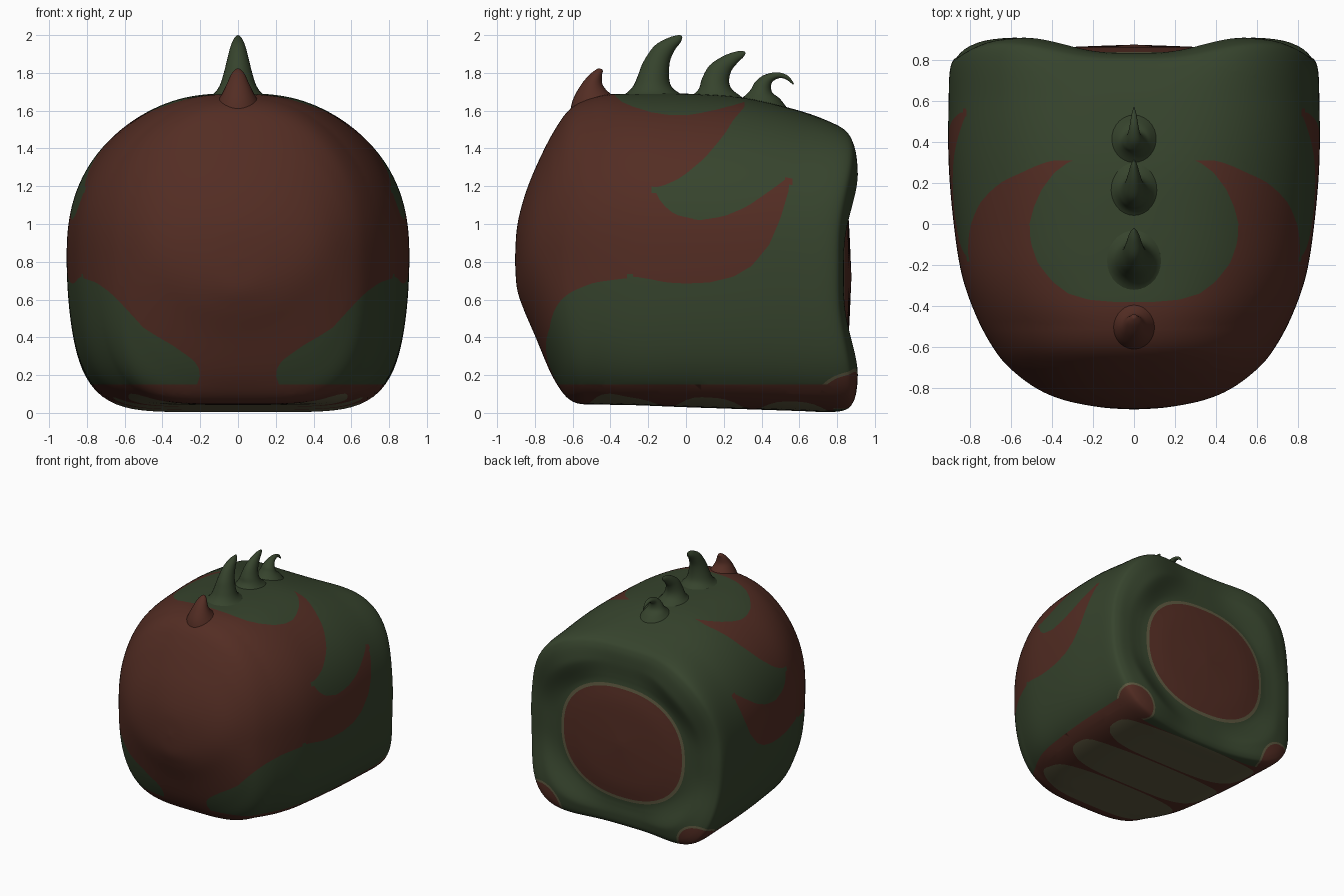
import bpy, bmesh, math
from mathutils import Vector

if "Cube" in bpy.data.objects:
    bpy.data.objects.remove(bpy.data.objects["Cube"])


def material(name, rgb):
    m = bpy.data.materials.new(name)
    m.diffuse_color = (*rgb, 1)
    m.use_nodes = True
    m.node_tree.nodes["Principled BSDF"].inputs["Base Color"].default_value = m.diffuse_color
    return m


GREEN = material("dark green", (0.037, 0.057, 0.026))
MAROON = material("maroon", (0.087, 0.026, 0.017))
KHAKI = material("khaki", (0.112, 0.1, 0.052))


def smooth_rows(rows, steps):
    """Catmull-Rom interpolation of every column of a table."""
    out = []
    for i in range(len(rows) - 1):
        p = [rows[max(0, min(len(rows) - 1, i + k))] for k in (-1, 0, 1, 2)]
        for s in range(steps):
            t = s / steps
            out.append([0.5 * (2 * b + (c - a) * t + (2 * a - 5 * b + 4 * c - d) * t * t
                               + (3 * b - a - 3 * c + d) * t ** 3) for a, b, c, d in zip(*p)])
    return out + [list(rows[-1])]


def loft(rings):
    bm = bmesh.new()
    loops = [[bm.verts.new(p) for p in r] for r in rings]
    n = len(loops[0])
    for a, b in zip(loops, loops[1:]):
        for i in range(n):
            j = (i + 1) % n
            bm.faces.new((a[i], a[j], b[j], b[i]))
    bm.faces.new(loops[0])
    bm.faces.new(loops[-1])
    bmesh.ops.recalc_face_normals(bm, faces=bm.faces)
    return bm


def finish(bm, name, mats):
    for f in bm.faces:
        f.smooth = True
    me = bpy.data.meshes.new(name)
    bm.to_mesh(me)
    bm.free()
    for m in mats:
        me.materials.append(m)
    ob = bpy.data.objects.new(name, me)
    bpy.context.collection.objects.link(ob)
    return ob


def poly_field(pts):
    """Signed distance to a 2D polygon, negative inside."""
    segs = list(zip(pts, pts[1:] + pts[:1]))

    def f(u, v):
        best, inside = 1e9, False
        for (ax, ay), (bx, by) in segs:
            dx, dy = bx - ax, by - ay
            t = max(0, min(1, ((u - ax) * dx + (v - ay) * dy) / (dx * dx + dy * dy)))
            best = min(best, (ax + t * dx - u) ** 2 + (ay + t * dy - v) ** 2)
            if (ay > v) != (by > v) and u < ax + (v - ay) * dx / dy:
                inside = not inside
        return -math.sqrt(best) if inside else math.sqrt(best)
    return f


def cut(bm, f):
    """Cut the mesh along the line where f is zero."""
    bm.normal_update()
    val = {v: f(v.co) for v in bm.verts}
    new = set()
    for e in list(bm.edges):
        a, b = e.verts
        fa, fb = val[a], val[b]
        if fa * fb < 0:
            t = fa / (fa - fb)
            if t < 0.03:
                new.add(a)
            elif t > 0.97:
                new.add(b)
            else:
                new.add(bmesh.utils.edge_split(e, a, t)[1])
    if new:
        bmesh.ops.connect_verts(bm, verts=list(new))


# Body: cross-sections along y (y, half width, bottom, top, top and bottom squareness)
SECTIONS = [
    (-.905, .01, .80, .82, 2, 2), (-.895, .16, .66, .98, 2, 2), (-.86, .34, .55, 1.13, 2, 2),
    (-.80, .48, .41, 1.29, 2.1, 2.1), (-.70, .61, .18, 1.49, 2.2, 2.6),
    (-.60, .69, .06, 1.62, 2.4, 3.8), (-.45, .77, .045, 1.68, 2.6, 5),
    (-.25, .84, .04, 1.69, 2.8, 6), (0, .88, .03, 1.69, 2.8, 6), (.3, .905, .02, 1.67, 2.9, 6),
    (.6, .905, .01, 1.60, 3.4, 6), (.77, .895, .005, 1.535, 4, 6), (.82, .85, .03, 1.48, 4, 5.5),
    (.835, .76, .10, 1.38, 3.4, 4), (.832, .66, .18, 1.27, 2.8, 3),
    (.835, .58, .24, 1.20, 2.4, 2.4), (.86, .38, .40, 1.04, 2.2, 2.2), (.875, .02, .70, .74, 2, 2)]


def body_ring(row, n=160):
    y, w, zb, zt, nt, nb = row
    ring = []
    flare = max(0, min(1, (y - .6) / .2)) * max(0, min(1, (w - .57) / .2))
    flare *= flare * (3 - 2 * flare)
    taper = max(0, min(1, (w - .6) / .15))
    for i in range(n):
        a = 2 * math.pi * i / n
        c, s = math.cos(a), math.sin(a)
        k = nt if s > 0 else nb
        r = (abs(c) ** k + abs(s) ** k) ** (-1 / k)
        narrow = 1 - taper * (.2 if s > 0 else .13) * (r * s) ** 2
        ring.append((w * r * c * narrow, y + .075 * flare * math.sin(2 * a) ** 4,
                     (zb + zt) / 2 + (zt - zb) / 2 * r * s))
    return ring


bm = loft([body_ring(r) for r in smooth_rows(SECTIONS, 7)])

# Outlines of the colour patches, read in side (y,z), front (x,z) and top (x,y) views
side_patch = poly_field([
    (.31, 3), (.31, 1.62), (.25, 1.55), (.2, 1.47), (.1, 1.35), (-.02, 1.25), (-.1, 1.21),
    (-.17, 1.19), (-.13, 1.11), (-.06, 1.05), (.07, 1.02), (.2, 1.04), (.32, 1.09),
    (.45, 1.18), (.545, 1.25), (.55, 1.2), (.5, 1.03), (.44, .89), (.35, .78), (.25, .72),
    (.12, .69), (0, .685), (-.1, .69), (-.2, .71), (-.3, .725), (-.3, -1), (-3, -1), (-3, 3)])
front_patch = poly_field([
    (1.3, .725), (.84, .72), (.75, .69), (.68, .64), (.6, .56), (.5, .45), (.42, .40),
    (.35, .36), (.25, .29), (.21, .25), (.2, .2), (.22, .14), (.25, .1), (1.3, .1)])
top_patch = poly_field([
    (-1, -.38), (.1, -.38), (.22, -.37), (.32, -.34), (.4, -.28), (.47, -.19), (.505, -.09),
    (.51, 0), (.49, .08), (.45, .17), (.39, .25), (.31, .31), (-1, .31)])


def oval(u, v, ru, rv, n):
    return (abs(u / ru) ** n + abs(v / rv) ** n) ** (1 / n) - 1


def side(p): return side_patch(p.y, p.z)
def front(p): return front_patch(abs(p.x), p.z)
def top(p): return top_patch(abs(p.x), p.y)
def belt(p): return max(p.z - .15, p.y - .78)
def disc(p): return oval(p.x, p.z - .72, .55, .455, 2.3)
def disc_rim(p): return oval(p.x, p.z - .72, .575, .48, 2.3)
def corner(p): return (Vector((abs(p.x), p.y, p.z)) - Vector((.72, .87, .05))).length - .17
def corner_rim(p): return corner(p) - .018


def bar(yc, ry, rx):
    return lambda p: oval(p.x, p.y - yc, rx, ry, 3.2)


bars = [bar(-.31, .21, .58), bar(.13, .21, .66), bar(.57, .21, .66)]

for field in [side, front, top, belt, disc, disc_rim, corner, corner_rim] + bars:
    cut(bm, field)

# Colour rule: 0 green, 1 maroon, 2 khaki
for f in bm.faces:
    p = f.calc_center_median()
    if p.y > .75 and p.z > .2 and disc_rim(p) < 0:
        k = 1 if disc(p) < 0 else 2
    elif p.z < .11 and any(b(p) < 0 for b in bars):
        k = 2
    elif corner(p) < 0 or belt(p) < 0:
        k = 1
    elif corner_rim(p) < 0:
        k = 2
    elif side(p) < 0 and not (p.y < -.25 and front(p) < 0) and not (p.z > 1.2 and top(p) < 0):
        k = 1
    else:
        k = 0
    f.material_index = k
finish(bm, "body", [GREEN, MAROON, KHAKI])


# Crest spikes: each row is front edge (y,z), back edge (y,z), half width in x
def spike(name, rows, mat):
    rings = []
    for y0, z0, y1, z1, rx in smooth_rows(rows, 5):
        ring = []
        for i in range(28):
            a = 2 * math.pi * i / 28
            c = (1 + math.cos(a)) / 2
            ring.append((rx * math.sin(a), y0 + (y1 - y0) * c, z0 + (z1 - z0) * c))
        rings.append(ring)
    finish(loft(rings), name, [mat])


spike("front_spike", [
    (-.62, 1.55, -.34, 1.655, .14), (-.60, 1.655, -.40, 1.69, .095),
    (-.55, 1.745, -.44, 1.735, .06),
    (-.50, 1.80, -.445, 1.785, .036), (-.465, 1.823, -.44, 1.81, .014),
    (-.452, 1.822, -.446, 1.82, .002)], MAROON)
spike("tall_spike", [
    (-.39, 1.655, .03, 1.655, .19), (-.32, 1.69, -.03, 1.69, .13), (-.28, 1.73, -.075, 1.725, .1),
    (-.255, 1.785, -.09, 1.78, .08), (-.225, 1.86, -.085, 1.86, .06),
    (-.165, 1.945, -.06, 1.92, .042), (-.09, 1.987, -.03, 1.96, .025),
    (-.04, 2.0, -.02, 1.985, .008), (-.026, 1.998, -.022, 1.995, .001)], GREEN)
spike("middle_spike", [
    (-.02, 1.65, .35, 1.63, .16), (.04, 1.687, .285, 1.68, .11), (.07, 1.72, .242, 1.715, .085),
    (.085, 1.77, .228, 1.758, .065), (.125, 1.84, .24, 1.81, .046), (.20, 1.89, .27, 1.85, .03),
    (.27, 1.914, .305, 1.885, .015), (.31, 1.914, .316, 1.905, .002)], GREEN)
spike("rear_spike", [
    (.26, 1.64, .56, 1.58, .14), (.315, 1.682, .50, 1.66, .09), (.345, 1.715, .46, 1.692, .066),
    (.365, 1.75, .45, 1.725, .05), (.41, 1.787, .46, 1.755, .032), (.48, 1.803, .495, 1.772, .02),
    (.54, 1.785, .53, 1.765, .012), (.572, 1.742, .566, 1.738, .002)], GREEN)
